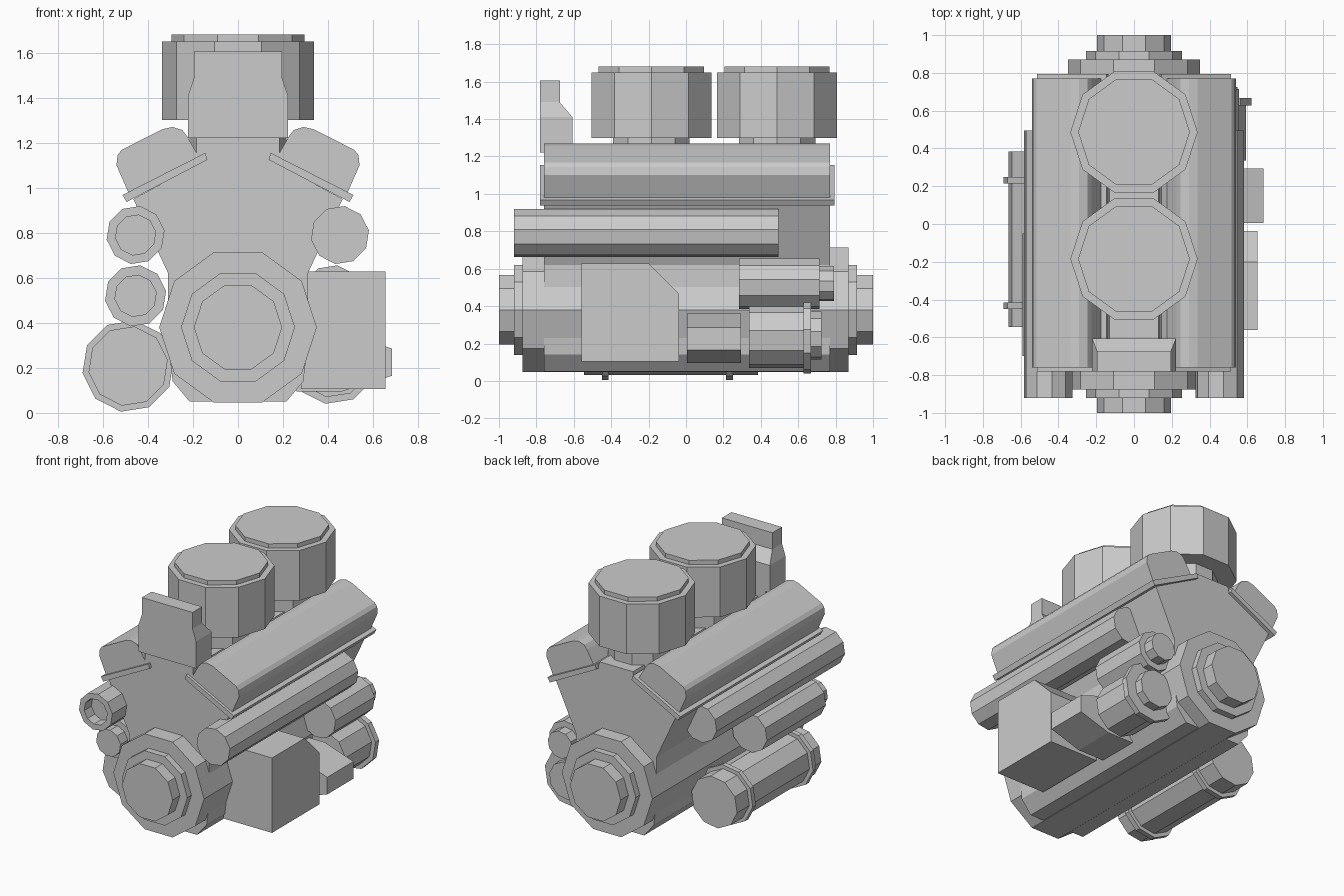
import bpy, bmesh, math

if "Cube" in bpy.data.objects:
    bpy.data.objects.remove(bpy.data.objects["Cube"])

def skin(name, rings):
    """Skin a list of equal-length closed rings and cap both ends."""
    bm = bmesh.new()
    vs = [[bm.verts.new(p) for p in ring] for ring in rings]
    n = len(rings[0])
    for a, b in zip(vs, vs[1:]):
        for i in range(n):
            j = (i + 1) % n
            bm.faces.new((a[i], a[j], b[j], b[i]))
    bm.faces.new(vs[0])
    bm.faces.new(vs[-1])
    bmesh.ops.recalc_face_normals(bm, faces=bm.faces)
    me = bpy.data.meshes.new(name)
    bm.to_mesh(me)
    bm.free()
    ob = bpy.data.objects.new(name, me)
    bpy.context.collection.objects.link(ob)
    return ob

def prism_y(name, xz, y0, y1):
    return skin(name, [[(x, y, z) for x, z in xz] for y in (y0, y1)])

def prism_x(name, yz, x0, x1):
    return skin(name, [[(x, y, z) for y, z in yz] for x in (x0, x1)])

def ring_pts(r, turn, sides=10):
    for i in range(sides):
        a = math.radians(turn) + math.tau * i / sides
        yield r * math.cos(a), r * math.sin(a)

def lathe_y(name, cx, cz, profile, turn=9):
    return skin(name, [[(cx + u, y, cz + v) for u, v in ring_pts(r, turn)] for y, r in profile])

def lathe_z(name, cx, cy, profile):
    return skin(name, [[(cx + u, cy + v, z) for u, v in ring_pts(r, 0)] for z, r in profile])

# engine block
half = [(.215, .05), (.29, .14), (.31, .3), (.31, .62), (.465, .95), (.14, 1.125), (.13, 1.17)]
prism_y("engine_block", half + [(-x, z) for x, z in reversed(half)], -.76, .77)

# cylinder banks: gasket plates and valve covers
plate = [(.145, 1.155), (.136, 1.124), (.495, .937), (.513, .968)]
cover = [(.17, 1.13), (.225, 1.227), (.247, 1.256), (.29, 1.27), (.336, 1.26),
         (.517, 1.168), (.535, 1.145), (.54, 1.10), (.485, .975)]
for side, s in (("left", -1), ("right", 1)):
    prism_y("gasket_plate_" + side, [(s * x, z) for x, z in plate], -.78, .795)
    prism_y("valve_cover_" + side, [(s * x, z) for x, z in cover], -.76, .77)

# stepped crank pulleys at both ends
lathe_y("crank_pulleys", 0, .38, [(-1, .196), (-.92, .196), (-.92, .253), (-.875, .253),
        (-.875, .35), (.87, .35), (.87, .253), (.915, .253), (.915, .196), (1, .196)], 0)

# two air filters on necks
for name, y in (("front", -.185), ("rear", .487)):
    lathe_z("air_filter_" + name, 0, y, [(1.1, .215), (1.3, .215), (1.3, .337),
            (1.65, .337), (1.65, .296), (1.68, .296)])

# intake scoop and its foot
skin("intake_scoop", [[(-w, -.78, z), (w, -.78, z), (w, yb, z), (-w, yb, z)]
     for z, w, yb in ((1.22, .222, -.607), (1.41, .222, -.607), (1.49, .195, -.675), (1.605, .195, -.675))])
prism_y("scoop_foot", [(-.185, 1.05), (.185, 1.05), (.185, 1.22), (-.185, 1.22)], -.76, -.61)

# exhaust tubes, the left one hollow at the front
lathe_y("exhaust_left", -.455, .79, [(-.84, .09), (-.92, .09), (-.92, .13), (.495, .13)])
lathe_y("exhaust_right", .453, .79, [(-.92, .13), (.495, .13)])

# left side: pump and tank with two straps
lathe_y("pump_left", -.455, .52, [(-.78, .095), (-.7, .095), (-.7, .137), (-.05, .137)])
b, r = .178, .205
lathe_y("tank_left", -.488, .208, [(-.545, b), (-.45, b), (-.45, r), (-.415, r), (-.415, b),
        (.215, b), (.215, r), (.25, r), (.25, b), (.385, b)])

# right side: control box, bracket, starter motor and solenoid
prism_x("control_box", [(-.56, .105), (-.037, .105), (-.037, .465), (-.2, .628), (-.56, .628)], .28, .655)
prism_y("bracket_box", [(.26, .36), (.46, .36), (.685, .285), (.685, .165), (.46, .095), (.26, .095)], .005, .295)
lathe_y("starter_motor", .42, .243, [(.337, .175), (.627, .175), (.627, .205), (.667, .205),
        (.667, .13), (.725, .13)])
lathe_y("solenoid", .42, .52, [(.283, .137), (.715, .137), (.715, .095), (.79, .095)])
